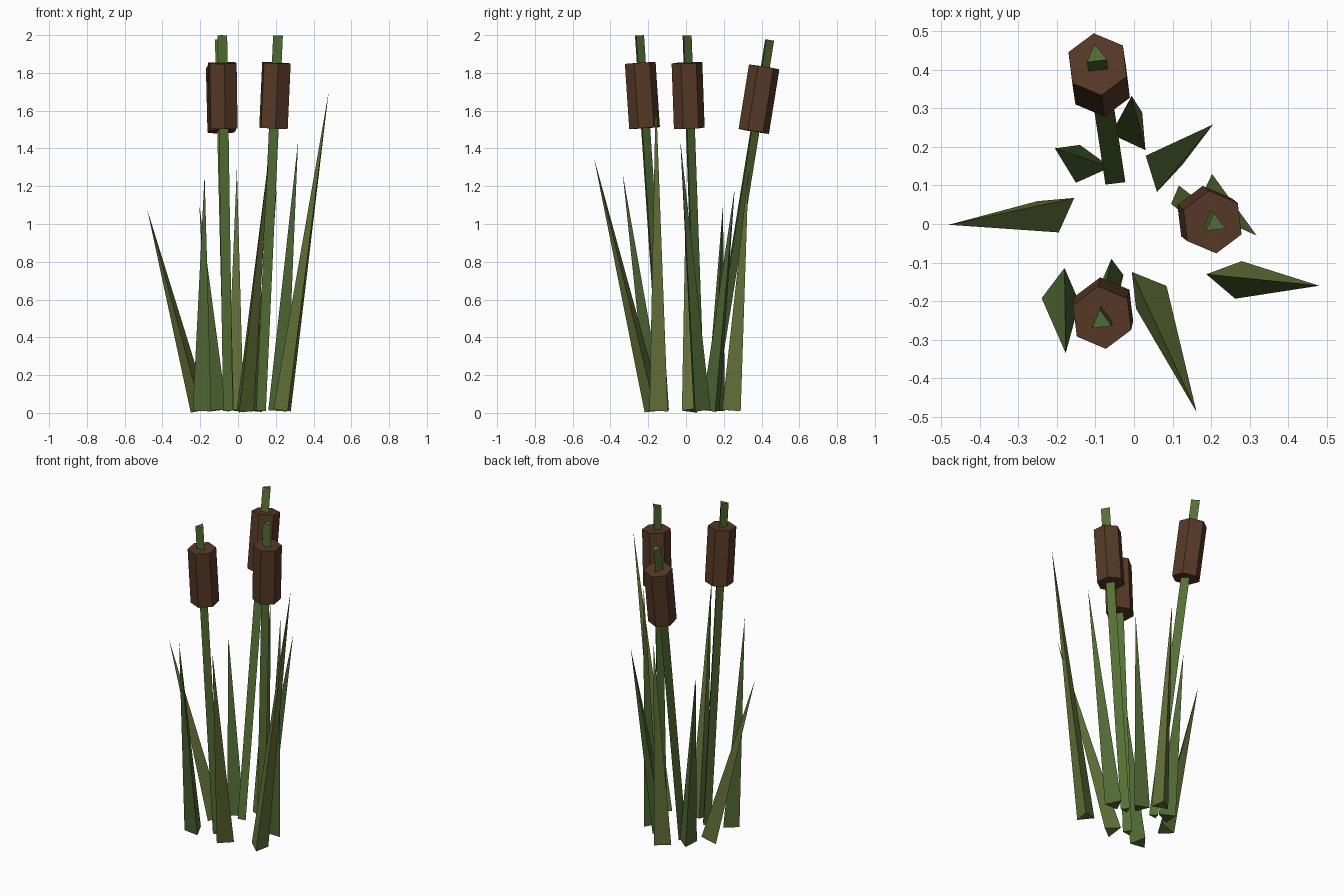
import bpy, bmesh
from math import radians
from mathutils import Vector, Matrix

if "Cube" in bpy.data.objects:
    bpy.data.objects.remove(bpy.data.objects["Cube"])


def material(name, rgb):
    m = bpy.data.materials.new(name)
    m.diffuse_color = (*rgb, 1)
    m.use_nodes = True
    m.node_tree.nodes["Principled BSDF"].inputs["Base Color"].default_value = m.diffuse_color
    return m


stem_green = material("stem_green", (0.09, 0.16, 0.035))
leaf_green = material("leaf_green", (0.08, 0.14, 0.035))
leaf_olive = material("leaf_olive", (0.13, 0.17, 0.04))
brown = material("brown", (0.095, 0.042, 0.02))


def spike(name, start, end, r1, r2, sides, turn, mat):
    """Prism or pyramid from start to end, first corner at heading turn."""
    start, end = Vector(start), Vector(end)
    axis = end - start
    tilt = Vector((0, 0, 1)).rotation_difference(axis).to_matrix().to_4x4()
    mtx = (Matrix.Translation((start + end) / 2) @ tilt
           @ Matrix.Rotation(radians(turn - 90), 4, 'Z'))
    bm = bmesh.new()
    bmesh.ops.create_cone(bm, cap_ends=True, segments=sides, radius1=r1,
                          radius2=r2, depth=axis.length, matrix=mtx)
    bmesh.ops.remove_doubles(bm, verts=bm.verts, dist=1e-5)
    bmesh.ops.recalc_face_normals(bm, faces=bm.faces)
    mesh = bpy.data.meshes.new(name)
    bm.to_mesh(mesh)
    bm.free()
    mesh.materials.append(mat)
    ob = bpy.data.objects.new(name, mesh)
    bpy.context.collection.objects.link(ob)


# Stems with seed heads: base, top
stems = [
    ((-0.05, 0.12, 0.012), (-0.098, 0.437, 1.975)),
    ((-0.055, -0.12, 0.012), (-0.085, -0.252, 1.998)),
    ((0.12, 0.07, 0.012), (0.21, 0.0, 1.998)),
]
for i, (base, top) in enumerate(stems, 1):
    b, t = Vector(base), Vector(top)
    spike(f"stem_{i}", b, t, 0.03, 0.03, 3, 97, stem_green)
    mid = b.lerp(t, 0.84)
    half = (t - b).normalized() * 0.173
    spike(f"seed_head_{i}", mid - half, mid + half, 0.082, 0.082, 6, 97, brown)

# Leaves: base x, base y, tip, corner heading, material
leaves = [
    (-0.20, 0.035, (-0.48, -0.002, 1.075), 35, leaf_olive),
    (0.243, -0.14, (0.48, -0.16, 1.70), 50, leaf_olive),
    (0.028, -0.168, (0.162, -0.487, 1.35), 7, leaf_olive),
    (-0.187, -0.17, (-0.177, -0.335, 1.265), 83, leaf_green),
    (0.072, 0.138, (0.205, 0.258, 1.19), 17, leaf_green),
    (0.207, 0.073, (0.318, -0.03, 1.44), 95, leaf_green),
    (-0.003, 0.238, (-0.006, 0.332, 1.30), 65, leaf_olive),
    (-0.117, 0.153, (-0.205, 0.196, 1.105), 114, leaf_green),
]
for i, (x, y, tip, turn, mat) in enumerate(leaves, 1):
    spike(f"leaf_{i}", (x, y, 0.013), tip, 0.057, 0, 3, turn, mat)
